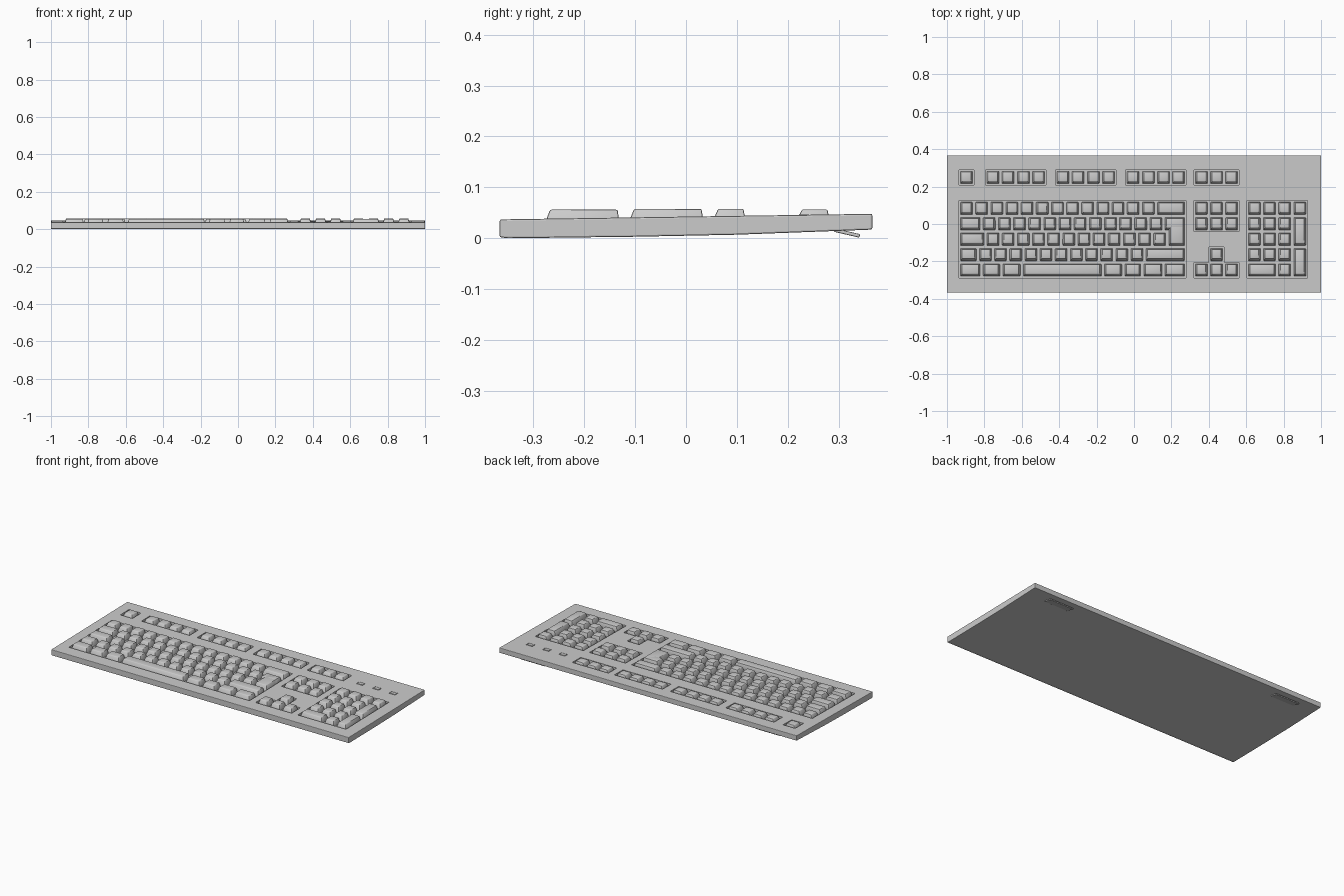
import bpy, bmesh, math
from mathutils import Matrix

if "Cube" in bpy.data.objects:
    bpy.data.objects.remove(bpy.data.objects["Cube"], do_unlink=True)

grey = bpy.data.materials.new("light_grey")
grey.use_nodes = True
grey.diffuse_color = (0.6, 0.6, 0.6, 1)
grey.node_tree.nodes["Principled BSDF"].inputs["Base Color"].default_value = (0.6, 0.6, 0.6, 1)

U = 0.081          # key column pitch
ROW = 0.0825       # key row pitch
LEFT = -0.936      # left edge of the key field
ROW0 = 0.0835      # centre of the number row
KEY_TOP = {-2: 0.0565, 0: 0.0575, 1: 0.0575, 2: 0.057, 3: 0.056, 4: 0.055}


def deck(y):
    """Height of the sloping case top."""
    return 0.0425 + 0.015 * y


def cell(col, row, w=1, h=1):
    """Bounds of a key cell: x0, x1, y0, y1."""
    x0 = LEFT + col * U
    y1 = ROW0 - (row - 0.5) * ROW
    return x0, x0 + w * U, y1 - h * ROW, y1


def add_frustum(bm, lower, upper):
    """Solid between two rings of four points."""
    a = [bm.verts.new(p) for p in lower]
    b = [bm.verts.new(p) for p in upper]
    bm.faces.new(a[::-1])
    bm.faces.new(b)
    for i in range(4):
        j = (i + 1) % 4
        bm.faces.new((a[i], a[j], b[j], b[i]))


def ring(x0, x1, y0, y1, height):
    return [(x, y, height(y)) for x, y in ((x0, y0), (x1, y0), (x1, y1), (x0, y1))]


def make_object(name, bm):
    bmesh.ops.recalc_face_normals(bm, faces=bm.faces)
    mesh = bpy.data.meshes.new(name)
    bm.to_mesh(mesh)
    bm.free()
    mesh.materials.append(grey)
    ob = bpy.data.objects.new(name, mesh)
    bpy.context.collection.objects.link(ob)
    return ob


def activate(ob):
    bpy.ops.object.select_all(action='DESELECT')
    ob.select_set(True)
    bpy.context.view_layer.objects.active = ob


def bevel(ob, width, segments):
    mod = ob.modifiers.new("bevel", 'BEVEL')
    mod.width, mod.segments = width, segments
    mod.limit_method, mod.angle_limit = 'ANGLE', math.radians(40)
    activate(ob)
    bpy.ops.object.modifier_apply(modifier=mod.name)


# Wedge-shaped case, extruded sideways from its side profile
bm = bmesh.new()
profile = [(-0.366, 0.002), (-0.35, 0), (-0.1, 0.003), (0.1, 0.007),
           (0.366, 0.017), (0.366, deck(0.366)), (-0.366, deck(-0.366))]
side = bm.faces.new([bm.verts.new((-1, y, z)) for y, z in profile])
extruded = bmesh.ops.extrude_face_region(bm, geom=[side])
bmesh.ops.translate(bm, vec=(2, 0, 0),
                    verts=[v for v in extruded["geom"] if isinstance(v, bmesh.types.BMVert)])
case = make_object("case", bm)
bevel(case, 0.003, 2)


def cut_well(x0, x1, y0, y1, depth):
    """Sink a rectangular well into the case top."""
    bm = bmesh.new()
    add_frustum(bm, ring(x0, x1, y0, y1, lambda y: deck(y) - depth),
                ring(x0, x1, y0, y1, lambda y: deck(y) + 0.05))
    cutter = make_object("well_cutter", bm)
    cutter.hide_render = True
    mod = case.modifiers.new("well", 'BOOLEAN')
    mod.operation, mod.solver, mod.object = 'DIFFERENCE', 'EXACT', cutter
    activate(case)
    bpy.ops.object.modifier_apply(modifier=mod.name)
    bpy.data.objects.remove(cutter, do_unlink=True)


def add_key(bm, col, row, w=1, h=1):
    """Tapered keycap, steep at the back and sloped at the front."""
    x0, x1, y0, y1 = cell(col, row, w, h)
    g = 0.0075
    x0, x1, y0, y1 = x0 + g, x1 - g, y0 + g, y1 - g
    z = KEY_TOP[row]
    add_frustum(bm, ring(x0, x1, y0, y1, lambda y: deck(y) - 0.0165),
                ring(x0 + 0.009, x1 - 0.009, y0 + 0.013, y1 - 0.004, lambda y: z))


def key_group(name, wells, keys):
    for w in wells:
        cut_well(*cell(*w), 0.016)
    bm = bmesh.new()
    for k in keys:
        add_key(bm, *k)
    ob = make_object(name, bm)
    bevel(ob, 0.003, 2)
    activate(ob)
    bpy.ops.object.shade_smooth_by_angle(angle=math.radians(35))


def run(col, row, widths):
    """Keys side by side with the given widths."""
    keys = []
    for w in widths:
        keys.append((col, row, w))
        col += w
    return keys


# Function row
for name, col, count in (("escape_key", 0, 1), ("function_keys_left", 1.75, 4),
                         ("function_keys_middle", 6.37, 4), ("function_keys_right", 11, 4),
                         ("system_keys", 15.5, 3)):
    key_group(name, [(col, -2, count, 1)], run(col, -2, [1] * count))

# Main typing block, with the stepped enter key made of two overlapping caps
main = run(0, 0, [1] * 13 + [2])
main += run(0, 1, [1.5] + [1] * 12 + [1.5])
main += run(0, 2, [1.75] + [1] * 12)
main += [(13.75, 1, 1.25, 2)]
main += run(0, 3, [1.25] + [1] * 11 + [2.75])
main += run(0, 4, [1.5, 1.3, 1.35, 5.35, 1.35, 1.25, 1.4, 1.5])
key_group("main_keys", [(0, 0, 15, 5)], main)

# Navigation and arrow keys
key_group("navigation_keys", [(15.5, 0, 3, 2)],
          run(15.5, 0, [1] * 3) + run(15.5, 1, [1] * 3))
key_group("arrow_keys", [(15.5, 4, 3, 1), (16.5, 3, 1, 1.5)],
          run(15.5, 4, [1] * 3) + [(16.5, 3)])

# Number pad with two tall keys on its right
pad = run(19, 0, [1] * 4) + run(19, 4, [2, 1])
for row in (1, 2, 3):
    pad += run(19, row, [1] * 3)
pad += [(22, 1, 1, 2), (22, 3, 1, 2)]
key_group("number_pad_keys", [(19, 0, 4, 5)], pad)

# Indicator lights in shallow wells
bm = bmesh.new()
for x in (0.663, 0.772, 0.882):
    cut_well(x - 0.021, x + 0.021, 0.218, 0.246, 0.006)
    add_frustum(bm, ring(x - 0.017, x + 0.017, 0.222, 0.242, lambda y: deck(y) - 0.006),
                ring(x - 0.017, x + 0.017, 0.222, 0.242, lambda y: deck(y) + 0.001))
make_object("indicator_lights", bm)

# Fold-out feet under the back edge
for name, x in (("left_foot", 0.79), ("right_foot", -0.79)):
    bm = bmesh.new()
    bmesh.ops.create_cube(bm, size=1, matrix=Matrix.Translation((x, 0.316, 0.0105))
                          @ Matrix.Rotation(math.radians(-13), 4, 'X')
                          @ Matrix.Diagonal((0.16, 0.052, 0.007, 1)))
    foot = make_object(name, bm)
    bevel(foot, 0.002, 2)
